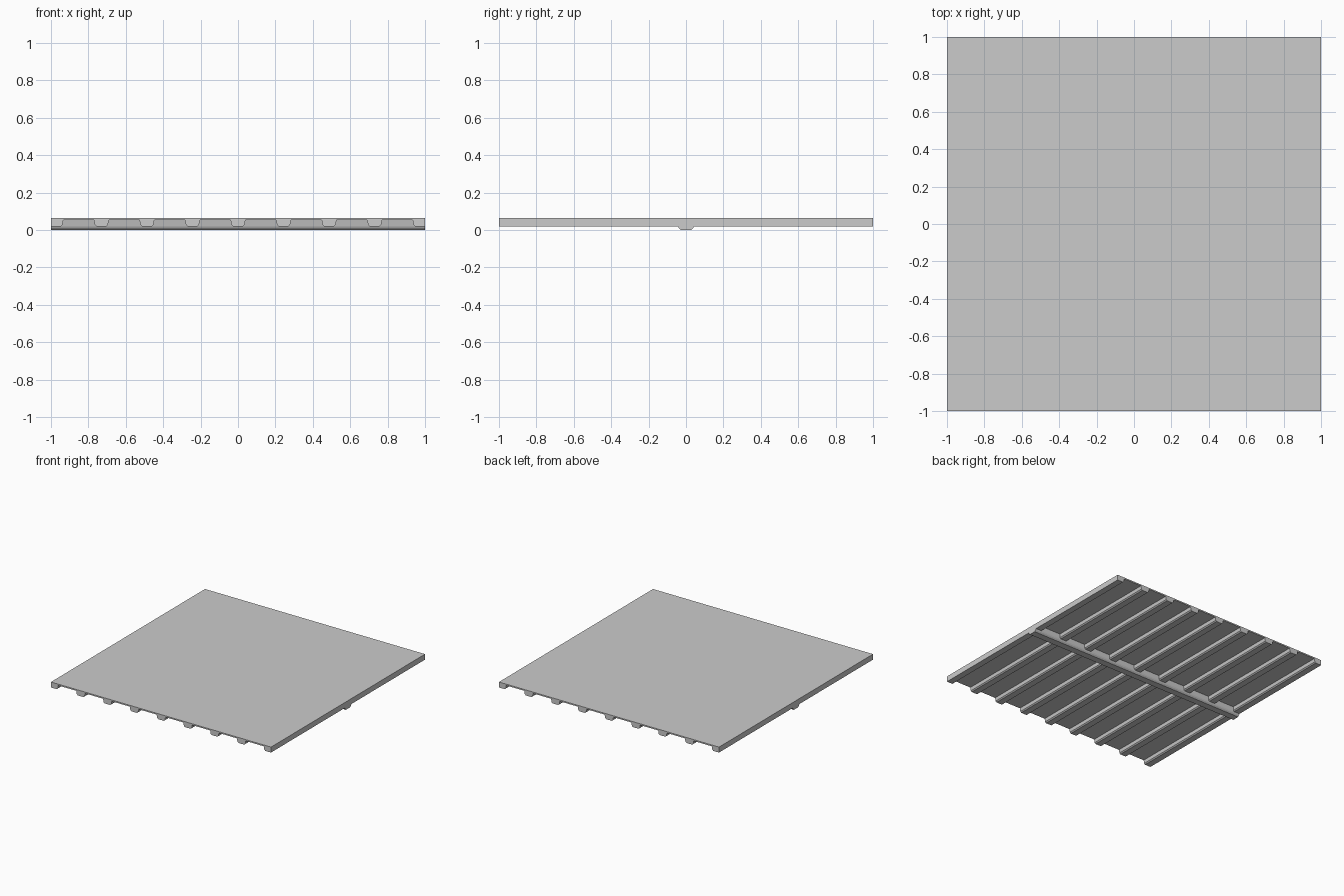
import bpy, bmesh
from mathutils import Matrix, Vector
from math import pi

cube = bpy.data.objects.get("Cube")
if cube:
    bpy.data.objects.remove(cube, do_unlink=True)

TOP, PLATE_BOTTOM, RIB_BOTTOM = 0.065, 0.054, 0.02
PITCH = 0.2435

grey = bpy.data.materials.new("light_grey")
grey.use_nodes = True
colour = (0.6, 0.6, 0.6, 1)
grey.diffuse_color = colour
grey.node_tree.nodes["Principled BSDF"].inputs["Base Color"].default_value = colour


def extrude_profile(name, points, turn=0.0):
    """Extrude an (x, z) outline from y = -1 to y = 1, then turn it about z."""
    bm = bmesh.new()
    face = bm.faces.new([bm.verts.new((x, -1, z)) for x, z in points])
    grown = bmesh.ops.extrude_face_region(bm, geom=[face])["geom"]
    verts = [v for v in grown if isinstance(v, bmesh.types.BMVert)]
    bmesh.ops.translate(bm, verts=verts, vec=Vector((0, 2, 0)))
    bmesh.ops.transform(bm, matrix=Matrix.Rotation(turn, 4, "Z"), verts=bm.verts)
    bmesh.ops.recalc_face_normals(bm, faces=bm.faces)
    mesh = bpy.data.meshes.new(name)
    bm.to_mesh(mesh)
    bm.free()
    mesh.materials.append(grey)
    obj = bpy.data.objects.new(name, mesh)
    bpy.context.collection.objects.link(obj)
    return obj


def mirrored(side):
    """Complete a symmetric outline from its right half, listed top to bottom."""
    return side + [(-x, z) for x, z in reversed(side)]


# Flat deck plate
extrude_profile("deck_plate", [(-1, PLATE_BOTTOM), (1, PLATE_BOTTOM), (1, TOP), (-1, TOP)])

# Tapered ribs with chamfered lower edges
rib_side = [(0.04, PLATE_BOTTOM), (0.035, 0.028), (0.026, RIB_BOTTOM)]
for i in range(-3, 4):
    outline = [(x + i * PITCH, z) for x, z in mirrored(rib_side)]
    extrude_profile(f"rib_{i + 4}", outline)

# Edge ribs, cut straight along the outer sides
for name, s in (("left_edge_rib", 1), ("right_edge_rib", -1)):
    inner = [(s * (4 * PITCH - x), z) for x, z in rib_side]
    extrude_profile(name, inner + [(s, RIB_BOTTOM), (s, PLATE_BOTTOM)])

# Deeper beam crossing under the ribs
beam_side = [(0.05, PLATE_BOTTOM), (0.043, RIB_BOTTOM), (0.038, 0.01), (0.028, 0)]
extrude_profile("cross_beam", mirrored(beam_side), turn=pi / 2)
